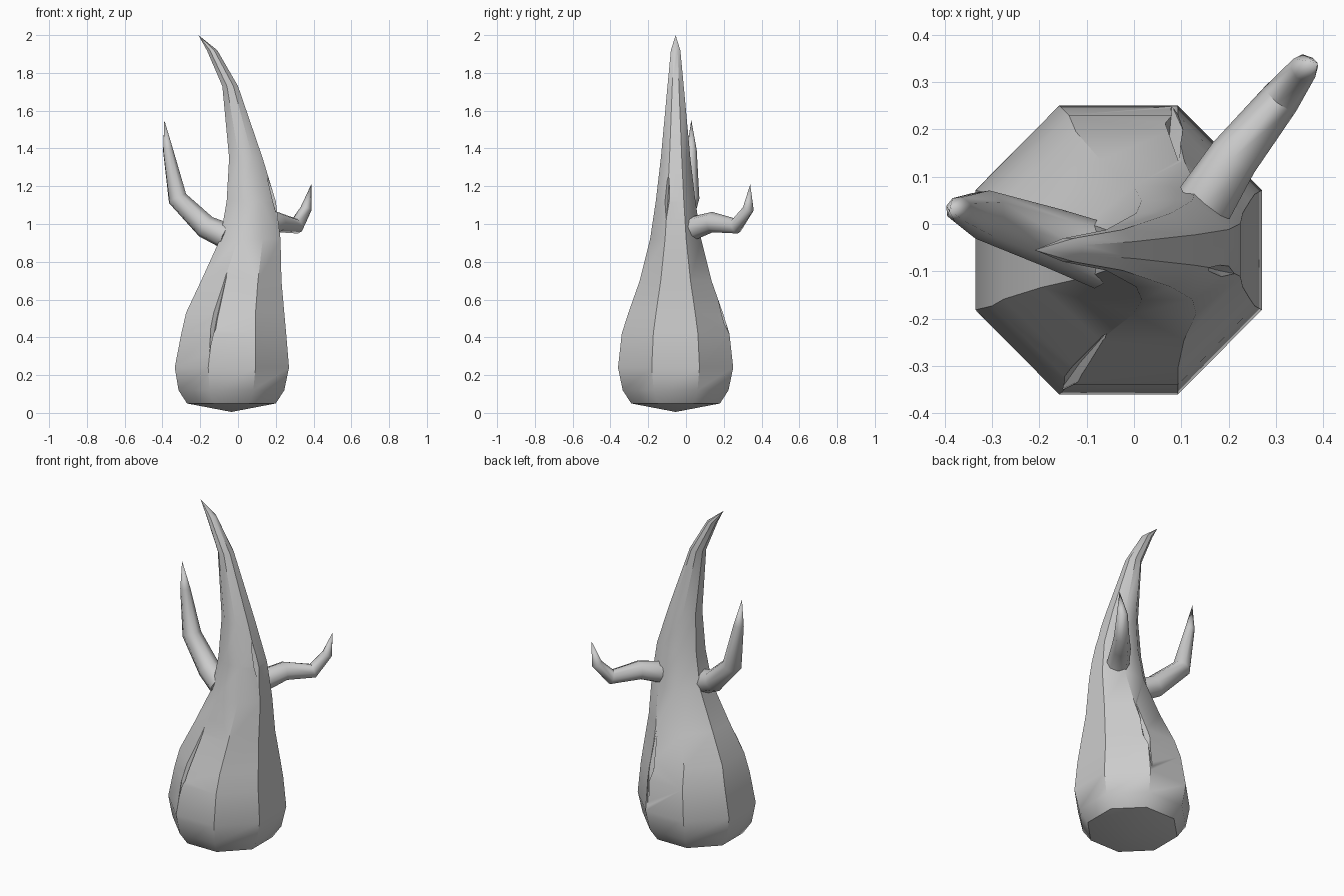
import bpy, bmesh, math
from mathutils import Vector

cube = bpy.data.objects.get("Cube")
if cube:
    bpy.data.objects.remove(cube)

SIDES = 8
CORNER = math.cos(math.pi / SIDES)

grey = bpy.data.materials.new("light grey")
grey.use_nodes = True
grey.diffuse_color = (0.6, 0.6, 0.6, 1)
grey.node_tree.nodes["Principled BSDF"].inputs["Base Color"].default_value = (0.6, 0.6, 0.6, 1)


def loft(name, rings, start=None, end=None):
    """Skin rings of points, closing each end with a point or a flat cap."""
    bm = bmesh.new()
    loops = [[bm.verts.new(p) for p in ring] for ring in rings]
    n = len(loops[0])
    for a, b in zip(loops, loops[1:]):
        for i in range(n):
            j = (i + 1) % n
            bm.faces.new((a[i], a[j], b[j], b[i]))
    for loop, tip in ((loops[0], start), (loops[-1], end)):
        if tip is None:
            bm.faces.new(loop)
        else:
            v = bm.verts.new(tip)
            for i in range(n):
                bm.faces.new((loop[i], loop[(i + 1) % n], v))
    bmesh.ops.recalc_face_normals(bm, faces=bm.faces)
    mesh = bpy.data.meshes.new(name)
    bm.to_mesh(mesh)
    bm.free()
    mesh.materials.append(grey)
    obj = bpy.data.objects.new(name, mesh)
    bpy.context.collection.objects.link(obj)
    return obj


def select(obj):
    bpy.ops.object.select_all(action="DESELECT")
    obj.select_set(True)
    bpy.context.view_layer.objects.active = obj


def smooth(obj, degrees):
    select(obj)
    bpy.ops.object.shade_smooth_by_angle(angle=math.radians(degrees))


def level_ring(z, left, right, depth):
    """Level octagon with flats facing the axes."""
    ring = []
    for i in range(SIDES):
        a = (i + 0.5) * math.tau / SIDES
        ring.append(((left + right) / 2 + (right - left) / 2 * math.cos(a) / CORNER,
                     -0.055 + depth * math.sin(a) / CORNER, z))
    return ring


def branch(name, path, radii):
    """Tapered octagonal tube along a path, ending in a point."""
    pts = [Vector(p) for p in path]
    rings = []
    for i, r in enumerate(radii):
        along = (pts[i + 1] - pts[max(i - 1, 0)]).normalized()
        side = Vector((pts[-1].y - pts[0].y, pts[0].x - pts[-1].x, 0)).normalized()
        side = (side - along * side.dot(along)).normalized()
        up = along.cross(side)
        rings.append([pts[i] + r * (side * math.cos(a) + up * math.sin(a))
                      for a in (k * math.tau / SIDES for k in range(SIDES))])
    obj = loft(name, rings, end=pts[-1])
    smooth(obj, 50)


# Trunk: height, left edge, right edge, half depth
profile = [
    (0.05, -0.27, 0.20, 0.235),
    (0.12, -0.315, 0.245, 0.28),
    (0.24, -0.335, 0.27, 0.305),
    (0.42, -0.30, 0.255, 0.285),
    (0.53, -0.275, 0.245, 0.25),
    (0.7, -0.195, 0.23, 0.19),
    (0.92, -0.095, 0.225, 0.135),
    (1.12, -0.06, 0.20, 0.105),
    (1.35, -0.047, 0.13, 0.078),
    (1.73, -0.083, 0.0, 0.043),
    (1.92, -0.165, -0.11, 0.025),
]
trunk = loft("trunk", [level_ring(*row) for row in profile],
             start=(-0.035, -0.055, 0.005), end=(-0.21, -0.055, 2.0))


# Slits: leaf-shaped grooves cut into the trunk
def cut_slit(bottom, middle, top, outward, width, depth):
    out = Vector(outward).normalized()
    mid = Vector(middle)
    side = out.cross(Vector(top) - Vector(bottom)).normalized()
    ring = [mid + side * width, mid + out * 0.03, mid - side * width, mid - out * depth]
    cutter = loft("slit_cutter", [ring], start=bottom, end=top)
    # the loft of a single ring leaves only the two pointed ends
    cutter.hide_render = True
    mod = trunk.modifiers.new("slit", "BOOLEAN")
    mod.operation = "DIFFERENCE"
    mod.solver = "EXACT"
    mod.object = cutter
    select(trunk)
    bpy.ops.object.modifier_apply(modifier=mod.name)
    bpy.data.objects.remove(cutter)


cut_slit((-0.155, -0.35, 0.26), (-0.125, -0.32, 0.5), (-0.05, -0.22, 0.77), (-0.4, -1, 0.3), 0.02, 0.03)
cut_slit((0.235, -0.11, 0.97), (0.2, -0.105, 1.12), (0.135, -0.085, 1.3), (1, -0.3, 0.2), 0.018, 0.03)
cut_slit((0.08, 0.25, 0.26), (0.085, 0.205, 0.48), (0.095, 0.13, 0.72), (0.4, 1, 0.3), 0.02, 0.03)
smooth(trunk, 40)

# Branches
branch("right_branch",
       [(-0.06, -0.07, 0.935), (-0.17, -0.03, 0.985), (-0.32, 0.02, 1.135),
        (-0.37, 0.03, 1.39), (-0.39, 0.028, 1.55)],
       [0.07, 0.063, 0.053, 0.028])
branch("left_branch",
       [(0.15, 0.045, 0.98), (0.21, 0.14, 1.01), (0.31, 0.265, 0.99),
        (0.36, 0.33, 1.08), (0.388, 0.34, 1.21)],
       [0.062, 0.054, 0.042, 0.03])
